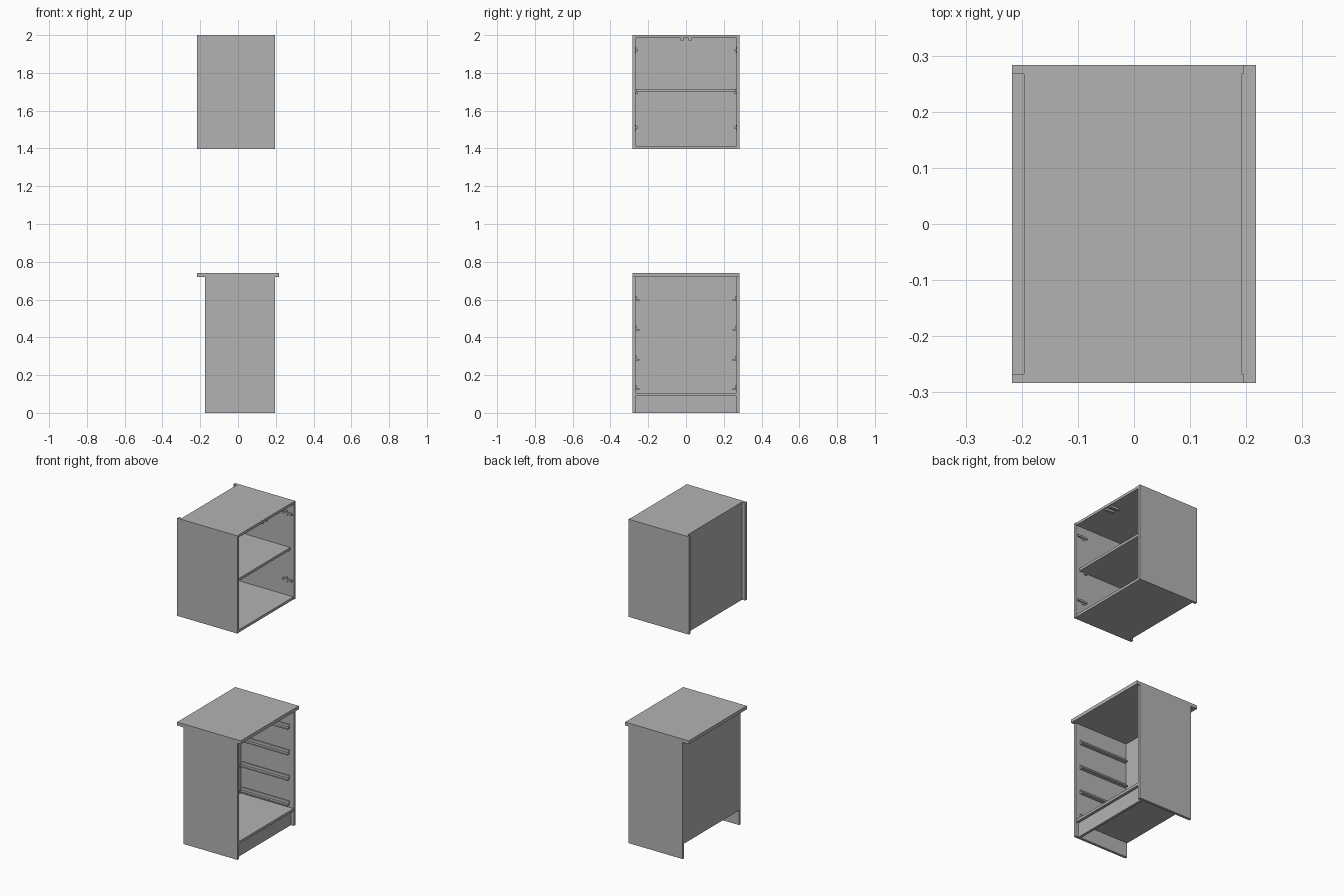
import bpy
import bmesh
from mathutils import Matrix, Vector

cube = bpy.data.objects.get("Cube")
if cube:
    bpy.data.objects.remove(cube, do_unlink=True)

grey = bpy.data.materials.new("plain_grey")
grey.use_nodes = True
COLOUR = (0.45, 0.45, 0.45, 1)
grey.diffuse_color = COLOUR
grey.node_tree.nodes["Principled BSDF"].inputs["Base Color"].default_value = COLOUR


def finish(name, bm):
    bmesh.ops.recalc_face_normals(bm, faces=bm.faces)
    mesh = bpy.data.meshes.new(name)
    bm.to_mesh(mesh)
    bm.free()
    mesh.materials.append(grey)
    obj = bpy.data.objects.new(name, mesh)
    bpy.context.collection.objects.link(obj)
    return obj


def board(name, x, y, z):
    """Box given by its (low, high) range on each axis."""
    lo, hi = Vector((x[0], y[0], z[0])), Vector((x[1], y[1], z[1]))
    bm = bmesh.new()
    bmesh.ops.create_cube(bm, size=1, matrix=Matrix.Translation((lo + hi) / 2)
                          @ Matrix.Diagonal((hi - lo).to_4d()))
    return finish(name, bm)


def sided(y0, y1, side):
    return tuple(sorted((y0 * side, y1 * side)))


def rail(name, x, z, side):
    """L-shaped drawer runner, extruded along the depth."""
    profile = [(INNER, 0), (INNER - 0.022, 0), (INNER - 0.022, 0.008),
               (INNER - 0.006, 0.008), (INNER - 0.006, 0.026), (INNER, 0.026)]
    bm = bmesh.new()
    face = bm.faces.new([bm.verts.new((x[0], py * side, z + pz)) for py, pz in profile])
    ext = bmesh.ops.extrude_face_region(bm, geom=[face])
    moved = [v for v in ext["geom"] if isinstance(v, bmesh.types.BMVert)]
    bmesh.ops.translate(bm, verts=moved, vec=(x[1] - x[0], 0, 0))
    return finish(name, bm)


OUTER, T = 0.283, 0.016
INNER = OUTER - T
SPAN = (-INNER, INNER)
FRONT = 0.195
EDGE = 0.192
sides = (("left", 1), ("right", -1))

# Wall cabinet carcass
for label, s in sides:
    board(f"upper_side_{label}", (-0.217, FRONT), sided(INNER, OUTER, s), (1.397, 2.0))
board("upper_top", (-0.196, EDGE), SPAN, (2.0 - T, 2.0))
board("upper_bottom", (-0.196, EDGE), SPAN, (1.397, 1.397 + T))
board("upper_back", (-0.196, -0.189), SPAN, (1.397 + T, 2.0 - T))
board("upper_shelf", (-0.188, 0.172), (-INNER + 0.002, INNER - 0.002), (1.698, 1.714))

# Shelf pins and door hinges on the side walls
for label, s in sides:
    for place, x in (("back", -0.13), ("front", 0.13)):
        board(f"shelf_pin_{place}_{label}", (x - 0.008, x + 0.008),
              sided(INNER - 0.014, INNER, s), (1.688, 1.698))
    for place, z in (("lower", 1.51), ("upper", 1.92)):
        board(f"hinge_plate_{place}_{label}", (0.13, 0.15),
              sided(INNER - 0.003, INNER, s), (z - 0.016, z + 0.016))
        board(f"hinge_arm_{place}_{label}", (0.12, 0.185),
              sided(INNER - 0.009, INNER, s), (z - 0.006, z + 0.006))

# Catches under the wall cabinet top
for label, s in sides:
    board(f"catch_{label}", (0.13, 0.185), sided(0.012, 0.028, s), (1.972, 2.0 - T))

# Base cabinet carcass
for label, s in sides:
    board(f"lower_side_{label}", (-0.175, FRONT), sided(INNER, OUTER, s), (0, 0.72))
board("countertop", (-0.217, 0.217), (-OUTER, OUTER), (0.72, 0.741))
board("lower_bottom", (-0.168, EDGE), SPAN, (0.09, 0.106))
board("lower_back", (-0.175, -0.168), SPAN, (0.09, 0.72))
board("plinth", (0.159, 0.175), SPAN, (0, 0.09))

# Four pairs of drawer runners
for label, s in sides:
    for i in range(4):
        rail(f"drawer_runner_{i + 1}_{label}", (-0.16, 0.165), 0.121 + 0.1575 * i, s)
